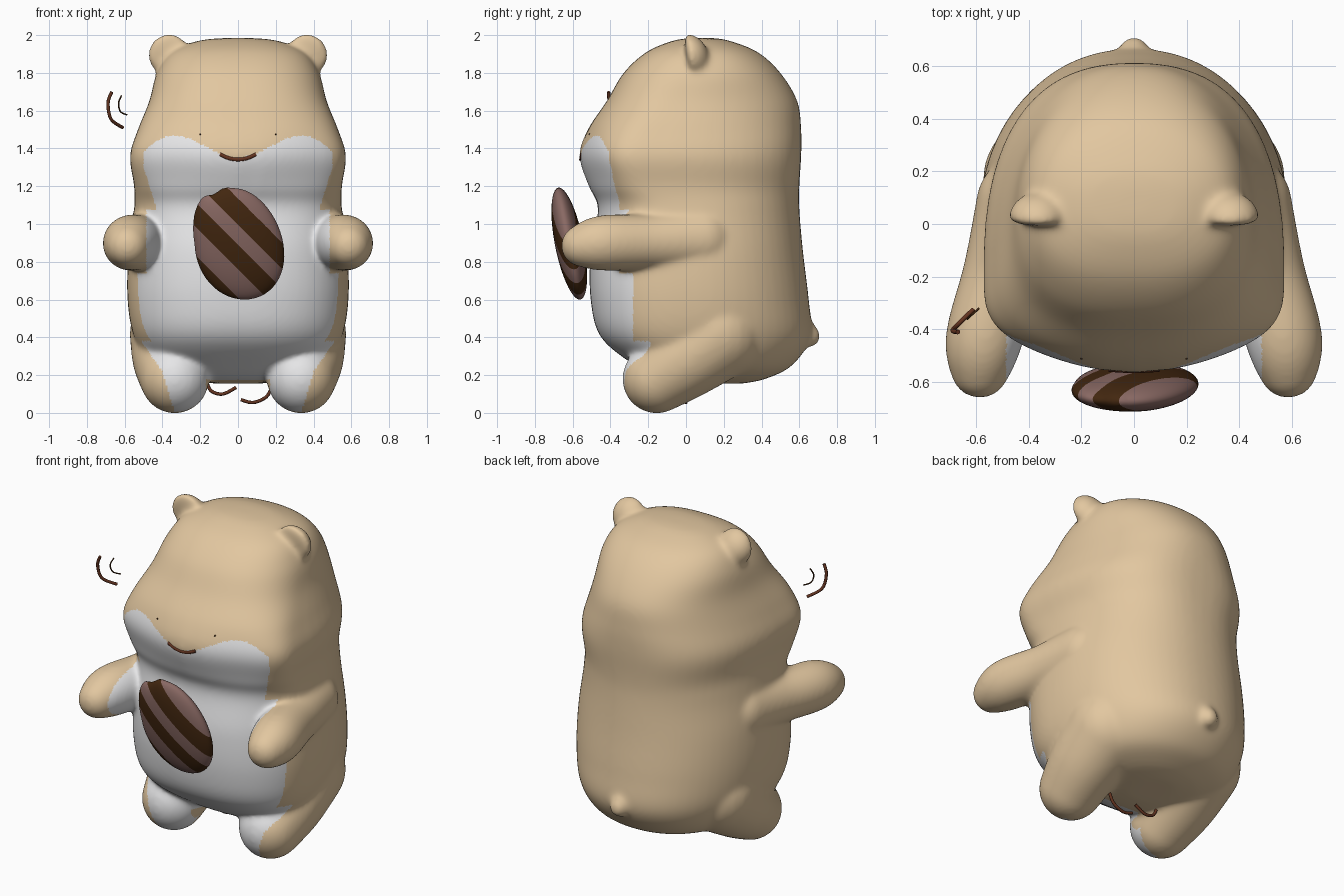
import bpy, bmesh, math
from mathutils import Vector, Matrix

cube = bpy.data.objects.get("Cube")
if cube:
    bpy.data.objects.remove(cube)


def material(name, rgb):
    m = bpy.data.materials.new(name)
    m.use_nodes = True
    m.diffuse_color = (*rgb, 1)
    m.node_tree.nodes["Principled BSDF"].inputs["Base Color"].default_value = (*rgb, 1)
    return m


tan = material("tan fur", (0.76, 0.57, 0.35))
white = material("white fur", (0.80, 0.80, 0.81))
seed_light = material("seed light stripe", (0.25, 0.14, 0.125))
seed_dark = material("seed dark stripe", (0.055, 0.02, 0.005))
line_brown = material("line brown", (0.13, 0.035, 0.015))


def add_object(name, bm, mats):
    me = bpy.data.meshes.new(name)
    bm.to_mesh(me)
    bm.free()
    for m in mats:
        me.materials.append(m)
    ob = bpy.data.objects.new(name, me)
    bpy.context.collection.objects.link(ob)
    return ob


def spline(rows, steps):
    # smooth interpolation through rows of values
    out = []
    for i in range(len(rows) - 1):
        a, b, c, d = (rows[min(max(i + k, 0), len(rows) - 1)] for k in (-1, 0, 1, 2))
        for s in range(steps):
            t = s / steps
            out.append([q + 0.5 * t * (r - p + t * (2 * p - 5 * q + 4 * r - w + t * (3 * (q - r) + w - p)))
                        for p, q, r, w in zip(a, b, c, d)])
    return out + [list(rows[-1])]


def power(v, p):
    return math.copysign(abs(v) ** p, v)


def chain(bm, stops, mirror=True, steps=8):
    # row of blended balls through stops of (x, y, z, radius)
    for side in (1, -1) if mirror else (1,):
        for x, y, z, r in spline(stops, steps):
            bmesh.ops.create_uvsphere(bm, u_segments=24, v_segments=16, radius=r,
                                      matrix=Matrix.Translation((side * x, y, z)))


# Body and head loft: height, half width, front, widest line, back
levels = [
    (0.155, 0.12, 0.02, 0.15, 0.30),
    (0.18, 0.30, -0.14, 0.10, 0.42),
    (0.25, 0.46, -0.27, 0.05, 0.56),
    (0.40, 0.55, -0.45, 0.00, 0.66),
    (0.60, 0.585, -0.505, 0.00, 0.65),
    (0.85, 0.58, -0.505, 0.00, 0.62),
    (1.08, 0.55, -0.465, -0.05, 0.60),
    (1.20, 0.55, -0.515, -0.15, 0.60),
    (1.36, 0.572, -0.565, -0.20, 0.61),
    (1.50, 0.53, -0.52, -0.16, 0.61),
    (1.65, 0.47, -0.42, -0.05, 0.59),
    (1.80, 0.43, -0.33, 0.05, 0.50),
    (1.91, 0.355, -0.21, 0.08, 0.38),
    (1.97, 0.21, -0.07, 0.09, 0.23),
    (1.985, 0.06, 0.03, 0.09, 0.14),
]
bm = bmesh.new()
rings = []
for z, half, front, mid, back in spline(levels, 5):
    muzzle = math.exp(-((z - 1.32) / 0.22) ** 2)  # squarer cheeks, fuller nose
    ring = []
    for k in range(64):
        a = math.tau * k / 64
        c, s = math.cos(a), math.sin(a)
        e = 2 / (2.5 + 0.8 * muzzle) if s < 0 else 2 / (2.15 + 0.35 * muzzle)
        x = power(c, e)
        bump = 0.08 * muzzle
        depth = mid - front - bump if s < 0 else back - mid
        y = mid + depth * power(s, e)
        if s < 0:
            y -= bump * (0.5 + 0.5 * math.cos(math.pi * x))
        ring.append(bm.verts.new((half * x, y, z)))
    rings.append(ring)
for low, high in zip(rings, rings[1:]):
    for k in range(64):
        n = (k + 1) % 64
        bm.faces.new((low[k], low[n], high[n], high[k]))
bm.faces.new(rings[0][::-1])
bm.faces.new(rings[-1])

# Arms, legs and tail
chain(bm, [(0.42, 0.08, 0.92, 0.18), (0.50, -0.18, 0.905, 0.15), (0.568, -0.43, 0.9, 0.148),
           (0.585, -0.55, 0.885, 0.112)])
chain(bm, [(0.33, 0.17, 0.42, 0.245), (0.345, 0.0, 0.29, 0.215), (0.335, -0.155, 0.18, 0.183)])
chain(bm, [(0, 0.63, 0.425, 0.068), (0, 0.655, 0.405, 0.058)], mirror=False, steps=3)

# Ears, flat in front and domed behind
for side in (1, -1):
    ear = bmesh.ops.create_uvsphere(bm, u_segments=32, v_segments=20, radius=1)["verts"]
    for v in ear:
        deep = 0.1 if v.co.y > 0 else 0.022
        v.co = (side * 0.365 + 0.112 * v.co.x, 0.02 + deep * v.co.y - 0.015 * v.co.z, 1.895 + 0.112 * v.co.z)

body = add_object("body", bm, [])
remesh = body.modifiers.new("blend", "REMESH")
remesh.mode = "VOXEL"
remesh.voxel_size = 0.0115
smooth = body.modifiers.new("soften", "SMOOTH")
smooth.factor = 0.5
smooth.iterations = 30
evaluated = body.evaluated_get(bpy.context.evaluated_depsgraph_get())
mesh = bpy.data.meshes.new_from_object(evaluated)
body.modifiers.clear()
body.data = mesh
mesh.materials.clear()
mesh.materials.append(tan)
mesh.materials.append(white)


def is_white(p):
    x, y, z = abs(p.x), p.y, p.z
    if z > 1.08:  # cheeks
        top = 1.41 - 0.058 * math.cos(x / 0.34 * math.pi)
        if x > 0.34:
            top = 1.468 - 3.5 * (x - 0.34) ** 2
        return y < -0.28 and z < top and x < 0.43 + 0.07 * min(1, (z - 1.08) / 0.22)
    if z > 0.74:  # chest and inner arms
        return y < -0.28 and x < 0.485
    if z > 0.38:  # belly
        return y < -0.28 and x < 0.51 + 0.05 * min(1, (z - 0.38) / 0.2)
    # inner legs and lower belly
    inner = 0.335 + 0.3 * min(z, 0.22) + 0.7 * max(0, z - 0.22)
    if x > 0.17:
        return x < inner and y < 0.5 * z - 0.2
    return y < -0.05 and z > 0.175


for f in mesh.polygons:
    f.use_smooth = True
    f.material_index = int(is_white(f.center))

# Striped seed: sheared egg with a dented tip, cut along the stripe edges
bm = bmesh.new()
bmesh.ops.create_uvsphere(bm, u_segments=40, v_segments=28, radius=1)
for v in bm.verts:
    u, d, w = v.co
    dent = 0.03 * math.exp(-((u + 0.42) / 0.16) ** 2) * max(0, w)
    shoulder = 0.05 * max(0, w) * max(0, -u)
    v.co = (0.005 + 0.235 * u * (1 - 0.08 * w) - 0.03 * w - shoulder,
            -0.618 + 0.077 * d - 0.055 * w, 0.895 + 0.295 * w + shoulder - dent)
stripes = ((0.565, 0.045), (0.825, 0.064), (1.065, 0.07))
for centre, width in stripes:
    for edge in (-width, width):
        bmesh.ops.bisect_plane(bm, geom=bm.verts[:] + bm.edges[:] + bm.faces[:],
                               plane_co=(0, 0, centre + edge), plane_no=(1, 0, 1))
for f in bm.faces:
    c = f.calc_center_median()
    f.material_index = int(any(abs(c.x + c.z - s) < width for s, width in stripes))
    f.smooth = True
add_object("seed", bm, [seed_light, seed_dark])


def tube(name, points, radius, mat):
    curve = bpy.data.curves.new(name, "CURVE")
    curve.dimensions = "3D"
    curve.bevel_depth = radius
    curve.bevel_resolution = 2
    curve.use_fill_caps = True
    path = spline(points, 6)
    line = curve.splines.new("POLY")
    line.points.add(len(path) - 1)
    for p, co in zip(line.points, path):
        p.co = (*co, 1)
    curve.materials.append(mat)
    ob = bpy.data.objects.new(name, curve)
    bpy.context.collection.objects.link(ob)


def on_face(x, z, sink):
    # point just under the front of the head
    hit, place, _, _ = body.ray_cast(Vector((x, -2, z)), Vector((0, 1, 0)))
    return place + Vector((0, sink, 0))


# Mouth and small eye specks lying on the face
tube("mouth", [on_face(x, 1.342 + 3 * x * x, 0.006) for x in (-0.095, -0.05, 0, 0.05, 0.095)], 0.012, line_brown)
for side, name in ((1, "left_eye"), (-1, "right_eye")):
    tube(name, [on_face(side * x, 1.475, 0.001) for x in (0.195, 0.203)], 0.004, seed_dark)

# Motion lines beside the head and below the body
tube("wave_line_large", [(-0.668, -0.41, 1.70), (-0.688, -0.405, 1.64), (-0.672, -0.385, 1.555),
                         (-0.61, -0.325, 1.51)], 0.009, line_brown)
tube("wave_line_small", [(-0.617, -0.345, 1.68), (-0.632, -0.36, 1.64), (-0.622, -0.35, 1.595),
                         (-0.588, -0.32, 1.578)], 0.004, seed_dark)
tube("step_line_right", [(-0.165, 0, 0.16), (-0.14, 0, 0.115), (-0.08, 0, 0.10), (-0.01, 0, 0.135)], 0.009, line_brown)
tube("step_line_left", [(0.015, 0, 0.07), (0.08, 0, 0.055), (0.15, 0, 0.085), (0.18, 0, 0.14)], 0.009, line_brown)
